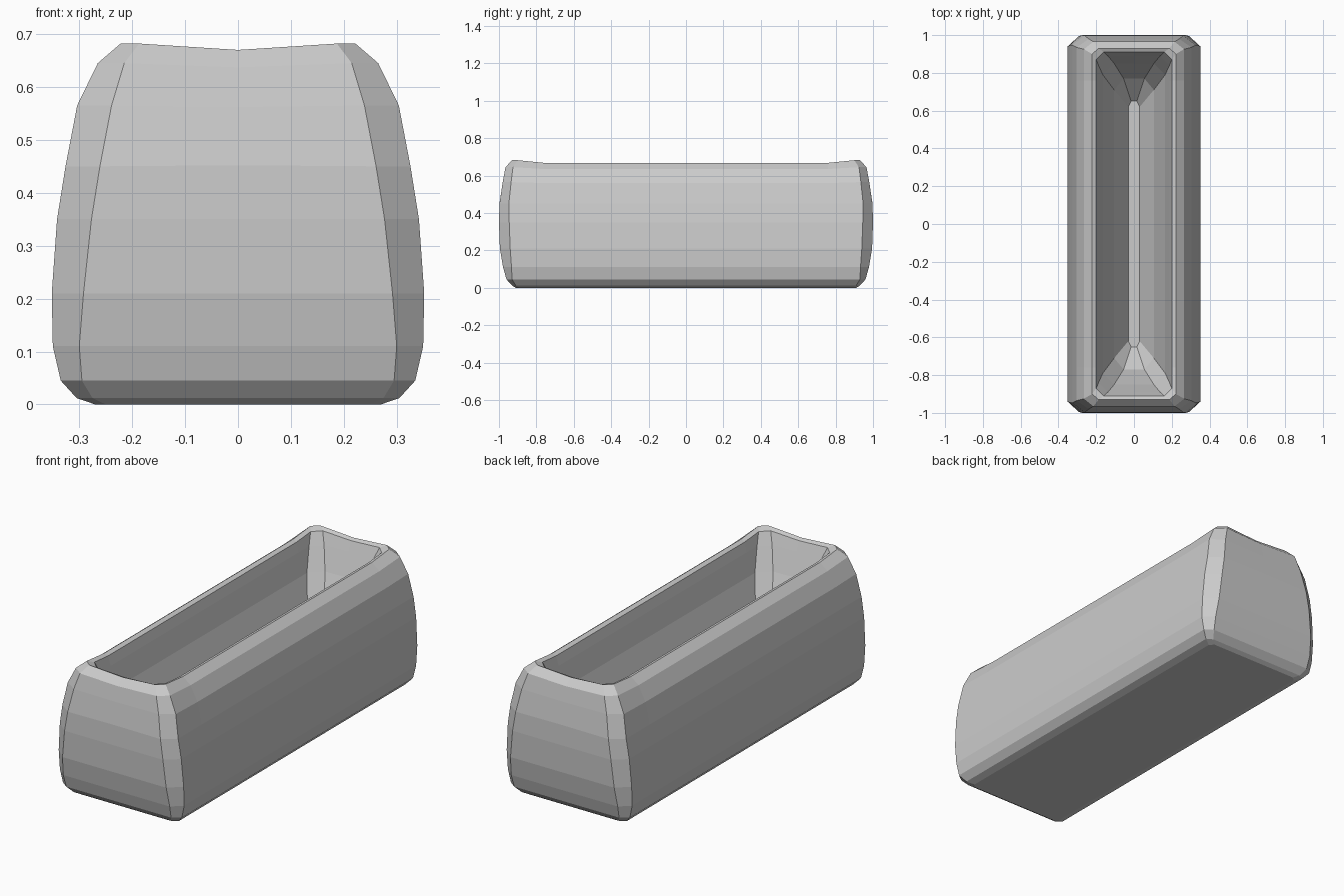
import bpy, bmesh

# Each level: z, half width, half length, corner cut in x, corner cut in y, corner lift
OUTER = [
    (0.00, 0.270, 0.91, 0.02, 0.02, 0),
    (0.012, 0.305, 0.93, 0.03, 0.02, 0),
    (0.045, 0.335, 0.96, 0.04, 0.03, 0),
    (0.11, 0.350, 0.978, 0.05, 0.045, 0),
    (0.21, 0.352, 0.995, 0.06, 0.055, 0),
    (0.35, 0.342, 1.00, 0.065, 0.055, 0),
    (0.45, 0.326, 0.997, 0.065, 0.05, 0),
    (0.56, 0.304, 0.98, 0.065, 0.045, 0.005),
    (0.635, 0.265, 0.965, 0.05, 0.04, 0.01),
    (0.668, 0.222, 0.93, 0.035, 0.03, 0.014),
]
INNER = [
    (0.660, 0.200, 0.91, 0.04, 0.04, 0.01),
    (0.61, 0.188, 0.89, 0.05, 0.05, 0),
    (0.50, 0.165, 0.85, 0.06, 0.06, 0),
    (0.32, 0.105, 0.77, 0.05, 0.06, 0),
    (0.20, 0.030, 0.65, 0.015, 0.03, 0),
]


def ring(bm, z, w, l, cx, cy, lift):
    """Rectangle with cut corners, corners slightly raised."""
    m = min(0.76, 0.9 * (l - cy))
    q = [(w, m, 0), (w, l - cy, lift), (w - cx, l, lift)]
    pts = q + [(0, l, 0.002)]
    pts += [(-x, y, h) for x, y, h in reversed(q)]
    pts += [(-x, -y, h) for x, y, h in q]
    pts += [(0, -l, 0.002)]
    pts += [(x, -y, h) for x, y, h in reversed(q)]
    return [bm.verts.new((x, y, z + (h if z > 0.4 else 0))) for x, y, h in pts]


# Hollow trough: up the outside, over the rim, down into the cavity
bm = bmesh.new()
rings = [ring(bm, *level) for level in OUTER + INNER]
for a, b in zip(rings, rings[1:]):
    n = len(a)
    for i in range(n):
        j = (i + 1) % n
        bm.faces.new((a[i], a[j], b[j], b[i]))

# Underside and cavity floor
bm.faces.new(list(reversed(rings[0])))
bm.faces.new(rings[-1])
bmesh.ops.recalc_face_normals(bm, faces=bm.faces)

mesh = bpy.data.meshes.new("trough")
bm.to_mesh(mesh)
bm.free()
trough = bpy.data.objects.new("trough", mesh)
bpy.context.collection.objects.link(trough)
